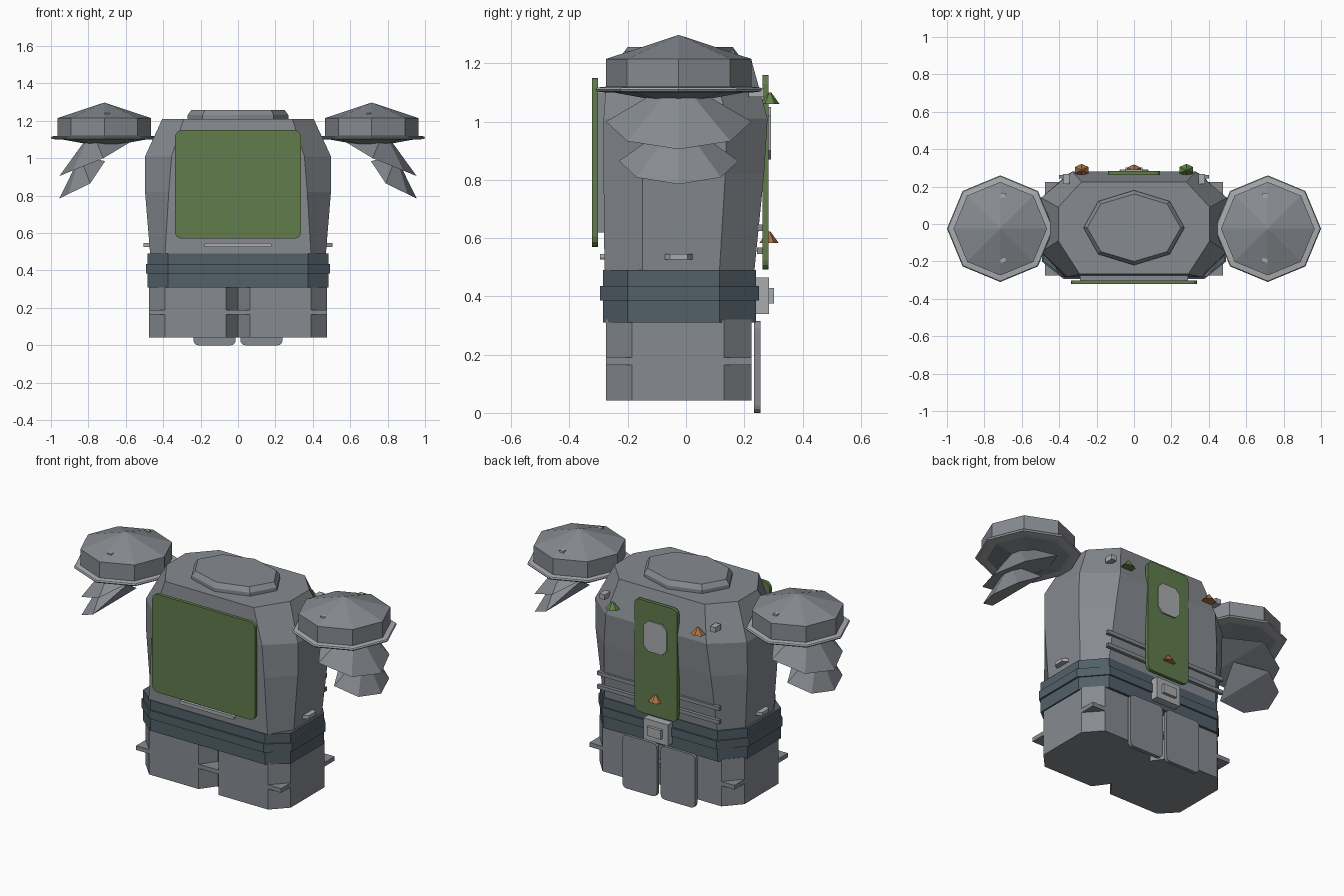
import bpy, bmesh
from math import sin, cos, pi
from mathutils import Vector

cube = bpy.data.objects.get("Cube")
if cube:
    bpy.data.objects.remove(cube, do_unlink=True)


def material(name, rgb):
    m = bpy.data.materials.new(name)
    m.use_nodes = True
    m.diffuse_color = (*rgb, 1)
    m.node_tree.nodes["Principled BSDF"].inputs["Base Color"].default_value = (*rgb, 1)
    return m


GREY = material("armour grey", (0.24, 0.255, 0.28))
LIGHT = material("light grey", (0.40, 0.41, 0.43))
BELT = material("dark blue grey", (0.085, 0.115, 0.14))
GREEN = material("olive green", (0.115, 0.20, 0.07))
LAMP = material("lamp green", (0.12, 0.23, 0.06))
ORANGE = material("lamp orange", (0.42, 0.17, 0.06))


def finish(name, bm, mat):
    bmesh.ops.recalc_face_normals(bm, faces=bm.faces)
    me = bpy.data.meshes.new(name)
    bm.to_mesh(me)
    bm.free()
    me.materials.append(mat)
    ob = bpy.data.objects.new(name, me)
    bpy.context.collection.objects.link(ob)
    return ob


def loft(name, rings, mat):
    """Skin a stack of rings with equal point counts and close both ends."""
    bm = bmesh.new()
    rows = [[bm.verts.new(p) for p in r] for r in rings]
    n = len(rows[0])
    for a, b in zip(rows, rows[1:]):
        for i in range(n):
            j = (i + 1) % n
            bm.faces.new((a[i], a[j], b[j], b[i]))
    bm.faces.new(rows[0])
    bm.faces.new(rows[-1])
    return finish(name, bm, mat)


def box(name, x, y, z, mat):
    return loft(name, [[(x[0], y[0], h), (x[1], y[0], h), (x[1], y[1], h), (x[0], y[1], h)]
                       for h in z], mat)


def plate(name, x, y, z, r, mat, steps=3):
    """Upright plate with rounded corners."""
    pts = []
    corners = [(x[1] - r, z[1] - r), (x[0] + r, z[1] - r), (x[0] + r, z[0] + r), (x[1] - r, z[0] + r)]
    for k, (cx, cz) in enumerate(corners):
        for s in range(steps + 1):
            a = pi / 2 * (k + s / steps)
            pts.append((cx + r * cos(a), cz + r * sin(a)))
    return loft(name, [[(px, d, pz) for px, pz in pts] for d in y], mat)


def octagon(z, hx, yf, yb, fx, bx, sf, sb):
    """Chamfered rectangle: half width, front/back, then where the chamfers start."""
    return [(fx, yf, z), (hx, sf, z), (hx, sb, z), (bx, yb, z),
            (-bx, yb, z), (-hx, sb, z), (-hx, sf, z), (-fx, yf, z)]


def ring(cx, cy, z, rx, ry):
    return [(cx + rx * cos(k * pi / 4), cy + ry * sin(k * pi / 4), z) for k in range(8)]


# Torso
loft("torso", [octagon(0.49, 0.47, -0.28, 0.235, 0.39, 0.37, -0.15, 0.115),
               octagon(0.82, 0.497, -0.283, 0.268, 0.37, 0.35, -0.15, 0.135),
               octagon(1.01, 0.497, -0.283, 0.28, 0.355, 0.33, -0.15, 0.14),
               octagon(1.21, 0.405, -0.268, 0.225, 0.29, 0.28, -0.09, 0.09)], GREY)

# Top hatch
loft("top_hatch", [ring(0, -0.02, 1.20, 0.27, 0.20), ring(0, -0.02, 1.23, 0.27, 0.20),
                   ring(0, -0.02, 1.257, 0.25, 0.18)], GREY)

# Waist belt in three bands
for name, z0, z1, g in (("lower", 0.31, 0.385, 0), ("middle", 0.385, 0.435, 0.01), ("upper", 0.435, 0.49, 0)):
    loft(name + "_belt", [octagon(z, 0.483 + g, -0.285 - g, 0.24 + g, 0.375, 0.375, -0.2, 0.115)
                          for z in (z0, z1)], BELT)

# Legs: two chamfered blocks with a thin plate running through both
for side, s in (("left", 1), ("right", -1)):
    outline = [(0, -0.185), (0.065, -0.275), (0.39, -0.275), (0.475, -0.185),
               (0.475, 0.13), (0.39, 0.225), (0.065, 0.225), (0, 0.13)]
    loft(side + "_leg", [[(s * x, y, z) for x, y in outline] for z in (0.043, 0.32)], GREY)
box("leg_plate", (-0.475, 0.475), (-0.275, 0.225), (0.165, 0.19), GREY)

# Rear flaps
for side, s in (("left", 1), ("right", -1)):
    plate(side + "_rear_flap", sorted((s * 0.013, s * 0.238)), (0.233, 0.255), (0.0, 0.315), 0.025, GREY)

# Front and back panels
plate("front_panel", (-0.337, 0.337), (-0.322, -0.302), (0.57, 1.15), 0.035, GREEN)
box("front_panel_mount", (-0.29, 0.29), (-0.305, -0.27), (0.62, 1.10), GREY)
plate("back_panel", (-0.14, 0.14), (0.262, 0.283), (0.493, 1.16), 0.03, GREEN)
plate("back_window", (-0.075, 0.075), (0.282, 0.291), (0.87, 1.05), 0.03, LIGHT, 1)

# Buckle
box("buckle", (-0.08, 0.08), (0.24, 0.285), (0.34, 0.465), LIGHT)
box("buckle_button", (-0.045, 0.045), (0.28, 0.302), (0.375, 0.428), LIGHT)

# Rear rails, front bar and side bars
for i, z in enumerate((0.545, 0.625)):
    box(f"rear_rail_{i + 1}", (-0.40, 0.40), (0.243, 0.263), (z, z + 0.022), GREY)
plate("front_bar", (-0.18, 0.18), (-0.296, -0.275), (0.526, 0.546), 0.009, LIGHT)
for side, s in (("left", 1), ("right", -1)):
    loft(side + "_side_bar", [[(s * x, y, z) for x, y in
                               ((0.46, -0.08), (0.505, -0.055), (0.505, 0.005), (0.46, 0.03))]
                              for z in (0.526, 0.546)], LIGHT)
    box(side + "_back_clip", sorted((s * 0.345, s * 0.38)), (0.215, 0.268), (1.085, 1.115), LIGHT)


# Lamps: small six-sided cones
def lamp(name, x, y, z, mat):
    bm = bmesh.new()
    bmesh.ops.create_cone(bm, cap_ends=True, segments=6, radius1=0.042, radius2=0.006, depth=0.04)
    bmesh.ops.scale(bm, vec=(1, 0.8, 1), verts=bm.verts)
    bmesh.ops.translate(bm, vec=(x, y, z), verts=bm.verts)
    finish(name, bm, mat)


lamp("left_lamp", 0.28, 0.288, 1.08, LAMP)
lamp("right_lamp", -0.28, 0.288, 1.08, ORANGE)
lamp("centre_lamp", 0, 0.285, 0.603, ORANGE)


# Shoulder fins: half of a tilted shallow cone under each pod
def fin(name, s, r, tip, centre, apex, inner):
    c, t = Vector((centre[0], 0, centre[1])), Vector((tip[0], 0, tip[1]))
    pts = [c + (t - c) * cos(a) + Vector((0, r * sin(a), 0))
           for a in (k * pi / 4 for k in range(-2, 3))]
    pts += [Vector((p[0], 0, p[1])) for p in (apex, inner)]
    bm = bmesh.new()
    for p in pts:
        bm.verts.new((s * p.x, p.y - 0.025, p.z))
    bmesh.ops.convex_hull(bm, input=bm.verts)
    finish(name, bm, GREY)


# Shoulder pods
for side, s in (("left", 1), ("right", -1)):
    cx, cy = s * 0.715, -0.025
    loft(side + "_pod", [ring(cx, cy, z, r, r) for z, r in
                         ((1.06, 0.004), (1.105, 0.25), (1.215, 0.25), (1.297, 0.002))], GREY)
    loft(side + "_pod_rim", [ring(cx, cy, z, r, r) for z, r in
                             ((1.10, 0.25), (1.103, 0.28), (1.11, 0.285), (1.117, 0.28), (1.12, 0.25))], LIGHT)
    for end, y in (("front", -0.195), ("back", 0.155)):
        box(f"{side}_pod_{end}_stud", (s * 0.70 - 0.014, s * 0.70 + 0.014),
            (y - 0.012, y + 0.012), (1.22, 1.243), LIGHT)
    fin(side + "_upper_fin", s, 0.25, (0.955, 0.905), (0.72, 1.0), (0.78, 1.147), (0.57, 1.09))
    fin(side + "_lower_fin", s, 0.205, (0.955, 0.785), (0.79, 0.865), (0.845, 1.01), (0.71, 0.985))
